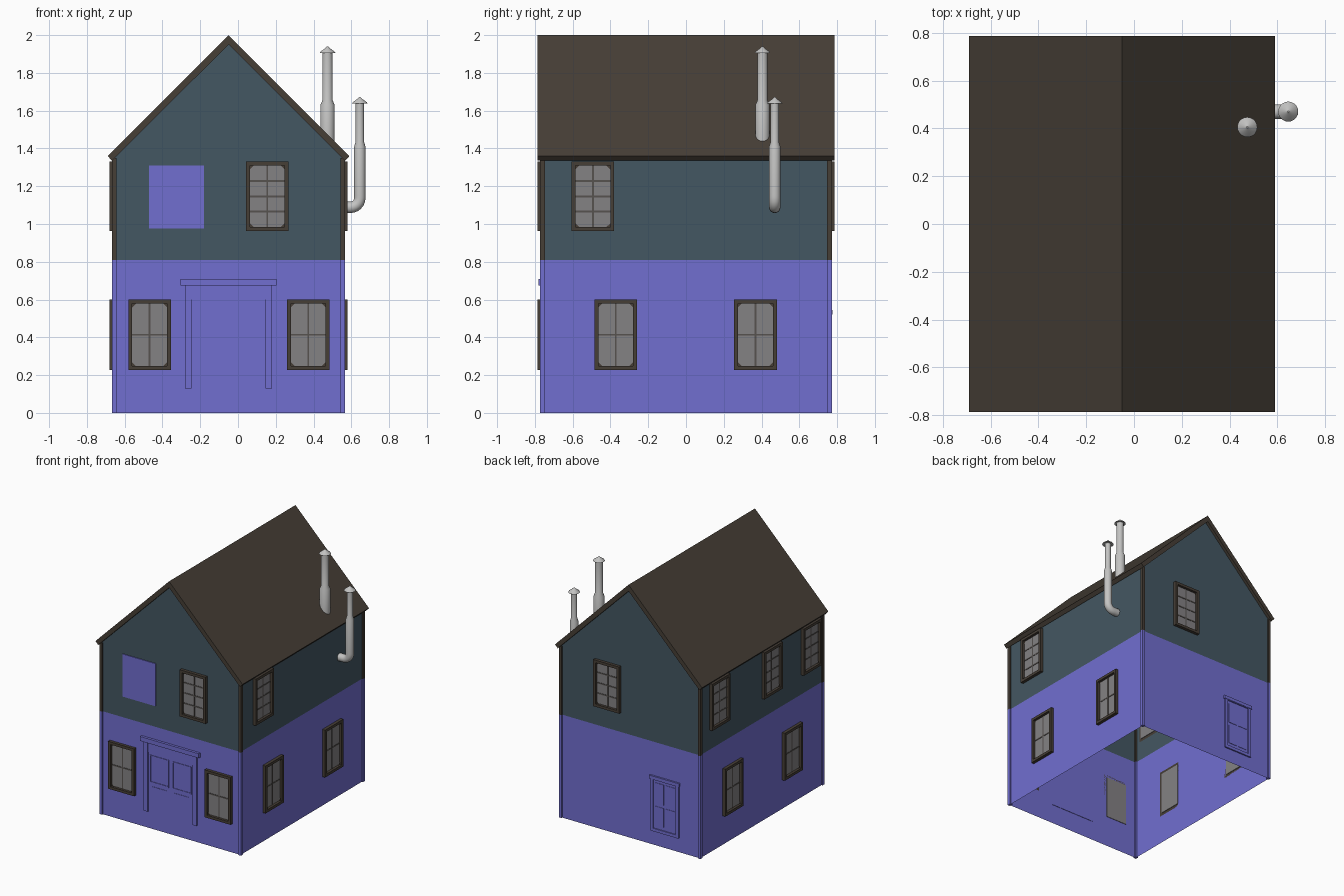
import bpy, bmesh, math
from mathutils import Matrix, Vector

if "Cube" in bpy.data.objects:
    bpy.data.objects.remove(bpy.data.objects["Cube"])


def mat(name, r, g, b):
    m = bpy.data.materials.new(name)
    lin = [(c / 255 / 12.92 if c < 10 else ((c / 255 + 0.055) / 1.055) ** 2.4) for c in (r, g, b)]
    m.diffuse_color = (*lin, 1)
    m.use_nodes = True
    m.node_tree.nodes["Principled BSDF"].inputs["Base Color"].default_value = m.diffuse_color
    return m


VIOLET = mat("violet_blue", 113, 110, 208)
TEAL = mat("slate_teal", 68, 87, 98)
BROWN = mat("dark_brown", 70, 62, 54)
GLASS = mat("window_grey", 132, 130, 132)
BAR = mat("bar_grey", 86, 82, 79)
METAL = mat("pipe_grey", 196, 196, 195)

CX, HW, HD = -0.05, 0.606, 0.762      # wall centre, half width, half depth
SPLIT = 0.81                          # height where the lower colour ends


def finish(bm, name, mats, matrix=None):
    bmesh.ops.recalc_face_normals(bm, faces=bm.faces)
    me = bpy.data.meshes.new(name)
    bm.to_mesh(me)
    bm.free()
    ob = bpy.data.objects.new(name, me)
    for m in mats:
        me.materials.append(m)
    if matrix:
        ob.matrix_world = matrix
    bpy.context.collection.objects.link(ob)
    return ob


def box(bm, x0, x1, y0, y1, z0, z1, mi=0):
    m = Matrix.Translation(((x0 + x1) / 2, (y0 + y1) / 2, (z0 + z1) / 2)) @ \
        Matrix.Diagonal((x1 - x0, y1 - y0, z1 - z0, 1))
    n = len(bm.faces)
    bmesh.ops.create_cube(bm, size=1, matrix=m)
    bm.faces.ensure_lookup_table()
    for f in bm.faces[n:]:
        f.material_index = mi


def ring(bm, x0, x1, z0, z1, t, y0, y1, mi=0):
    # rectangular frame of bar width t
    box(bm, x0, x0 + t, y0, y1, z0, z1, mi)
    box(bm, x1 - t, x1, y0, y1, z0, z1, mi)
    box(bm, x0 + t, x1 - t, y0, y1, z0, z0 + t, mi)
    box(bm, x0 + t, x1 - t, y0, y1, z1 - t, z1, mi)


def split_colour(bm):
    # lower storey gets material 0, upper storey material 1
    bmesh.ops.bisect_plane(bm, geom=bm.verts[:] + bm.edges[:] + bm.faces[:],
                           plane_co=(0, 0, SPLIT), plane_no=(0, 0, 1))
    for f in bm.faces:
        f.material_index = int(f.calc_center_median().z > SPLIT)


# wall shell, open at the bottom
bm = bmesh.new()
prof = [(CX - HW, 0), (CX - HW, 1.355), (CX, 1.96), (CX + HW, 1.355), (CX + HW, 0)]
front = [bm.verts.new((x, -HD, z)) for x, z in prof]
back = [bm.verts.new((x, HD, z)) for x, z in prof]
bm.faces.new(front)
bm.faces.new(back)
for i in (0, 3):
    bm.faces.new((front[i], front[i + 1], back[i + 1], back[i]))
split_colour(bm)
finish(bm, "walls", [VIOLET, TEAL])

# corner posts
bm = bmesh.new()
for sx in (-1, 1):
    for sy in (-1, 1):
        xs = sorted((CX + sx * 0.593, CX + sx * 0.616))
        ys = sorted((sy * 0.747, sy * 0.772))
        box(bm, *xs, *ys, 0, 1.35)
split_colour(bm)
finish(bm, "corner_posts", [VIOLET, BROWN])

# roof: folded slab
bm = bmesh.new()
prof = [(-0.69, 1.36), (CX, 2.0), (0.59, 1.36), (0.567, 1.335), (CX, 1.95), (-0.667, 1.335)]
a = [bm.verts.new((x, -0.786, z)) for x, z in prof]
b = [bm.verts.new((x, 0.786, z)) for x, z in prof]
for v in (a, b):
    bm.faces.new((v[0], v[1], v[4], v[5]))
    bm.faces.new((v[1], v[2], v[3], v[4]))
for i in range(6):
    j = (i + 1) % 6
    bm.faces.new((a[i], a[j], b[j], b[i]))
finish(bm, "roof", [BROWN])

# wall frames: local x runs along the wall, local -y points outwards
SIDES = {
    "front": Matrix.Translation((0, -HD, 0)),
    "back": Matrix.Translation((0, HD, 0)) @ Matrix.Rotation(math.pi, 4, 'Z'),
    "right": Matrix.Translation((CX + HW, 0, 0)) @ Matrix.Rotation(math.pi / 2, 4, 'Z'),
    "left": Matrix.Translation((CX - HW, 0, 0)) @ Matrix.Rotation(-math.pi / 2, 4, 'Z'),
}


def window(side, c, upper):
    if side in ("back", "left"):
        c = -c
    z0, z1, rows = (0.963, 1.33, 4) if upper else (0.227, 0.6, 2)
    x0, x1 = c - 0.113, c + 0.113
    bm = bmesh.new()
    ring(bm, x0, x1, z0, z1, 0.021, -0.024, 0.0, 0)
    x0, x1, z0, z1 = x0 + 0.021, x1 - 0.021, z0 + 0.021, z1 - 0.021
    box(bm, x0, x1, -0.004, 0.004, z0, z1, 1)
    # glazing bars, with small chamfers in the corners
    box(bm, c - 0.005, c + 0.005, -0.007, -0.004, z0, z1, 2)
    for r in range(1, rows):
        z = z0 + (z1 - z0) * r / rows
        box(bm, x0, x1, -0.0065, -0.004, z - 0.005, z + 0.005, 2)
    for x, sx in ((x0, 1), (x1, -1)):
        for z, sz in ((z0, 1), (z1, -1)):
            vs = [bm.verts.new(p) for p in ((x, -0.008, z), (x + sx * 0.02, -0.008, z),
                                            (x, -0.008, z + sz * 0.02))]
            f = bm.faces.new(vs)
            f.material_index = 0
    finish(bm, side + ("_upper" if upper else "_lower") + "_window", [BROWN, GLASS, BAR], SIDES[side])


for side, c, upper in (
        ("front", -0.468, 0), ("front", 0.372, 0), ("front", 0.155, 1), ("back", 0.145, 1),
        ("right", -0.372, 0), ("right", 0.368, 0), ("right", -0.493, 1),
        ("left", -0.372, 0), ("left", 0.368, 0),
        ("left", 0.53, 1), ("left", -0.12, 1), ("left", -0.608, 1)):
    window(side, c, upper)

# sign board on the upper front
bm = bmesh.new()
box(bm, -0.47, -0.18, -0.006, 0, 0.975, 1.31)
finish(bm, "sign_board", [VIOLET], SIDES["front"])

# front double door with pilasters and header
bm = bmesh.new()
box(bm, -0.305, 0.205, -0.02, 0, 0.675, 0.71)
box(bm, -0.28, -0.245, -0.011, 0, 0.13, 0.675)
box(bm, 0.145, 0.18, -0.011, 0, 0.13, 0.675)
box(bm, -0.245, 0.145, -0.008, 0, 0.6, 0.675)
box(bm, -0.245, 0.145, -0.003, 0.003, 0.155, 0.6)
for x0, x1 in ((-0.23, -0.065), (-0.035, 0.13)):
    ring(bm, x0, x1, 0.365, 0.58, 0.008, -0.007, -0.003)
    box(bm, x0 + 0.02, x1 - 0.02, -0.006, -0.003, 0.19, 0.335)
finish(bm, "front_door", [VIOLET], SIDES["front"])

# back door
bm = bmesh.new()
x0, x1 = 0.23, 0.475
ring(bm, x0, x1, 0.11, 0.54, 0.024, -0.011, 0)
box(bm, x0 - 0.008, x1 + 0.008, -0.014, 0, 0.52, 0.545)
box(bm, x0 + 0.024, x1 - 0.024, -0.003, 0.003, 0.134, 0.516)
for z0, z1 in ((0.16, 0.31), (0.335, 0.495)):
    for xa in (0.268, 0.362):
        box(bm, xa, xa + 0.075, -0.006, -0.003, z0, z1)
finish(bm, "back_door", [VIOLET], SIDES["back"])


def pipe(name, y, rings, n=20):
    # rings: (x, z, heading angle, radius) along a path in the xz plane
    bm = bmesh.new()
    loops = []
    for x, z, th, r in rings:
        nrm = Vector((math.sin(th), 0, -math.cos(th)))
        loops.append([bm.verts.new(Vector((x, y, z)) + r * (math.cos(k * math.tau / n) * nrm
                      + math.sin(k * math.tau / n) * Vector((0, 1, 0)))) for k in range(n)])
    for p, q in zip(loops, loops[1:]):
        for k in range(n):
            j = (k + 1) % n
            bm.faces.new((p[k], p[j], q[j], q[k]))
    bm.faces.new(loops[0])
    bm.faces.new(loops[-1])
    ob = finish(bm, name, [METAL])
    bpy.context.view_layer.objects.active = ob
    ob.select_set(True)
    bpy.ops.object.shade_smooth_by_angle(angle=math.radians(30))
    ob.select_set(False)


UP = math.pi / 2


def stack(x, z_low, z_step, z_top, r_low, r_top, r_cap):
    # wide lower pipe, narrow upper pipe, conical rain cap
    return [(x, z, UP, r) for z, r in (
        (z_low, r_low), (z_step, r_low), (z_step + 0.025, r_top), (z_top - 0.033, r_top),
        (z_top - 0.035, r_cap), (z_top - 0.028, r_cap * 0.9), (z_top - 0.008, r_cap * 0.25),
        (z_top, 0.003))]


pipe("roof_chimney", 0.405, stack(0.474, 1.44, 1.63, 1.94, 0.038, 0.027, 0.042))
elbow = [(0.55, 1.088, 0, 0.03)]
for k in range(7):
    t = UP * k / 6
    elbow.append((0.595 + 0.05 * math.sin(t), 1.138 - 0.05 * math.cos(t), t, 0.03))
pipe("wall_chimney", 0.47, elbow + stack(0.645, 1.15, 1.41, 1.672, 0.03, 0.022, 0.042))
